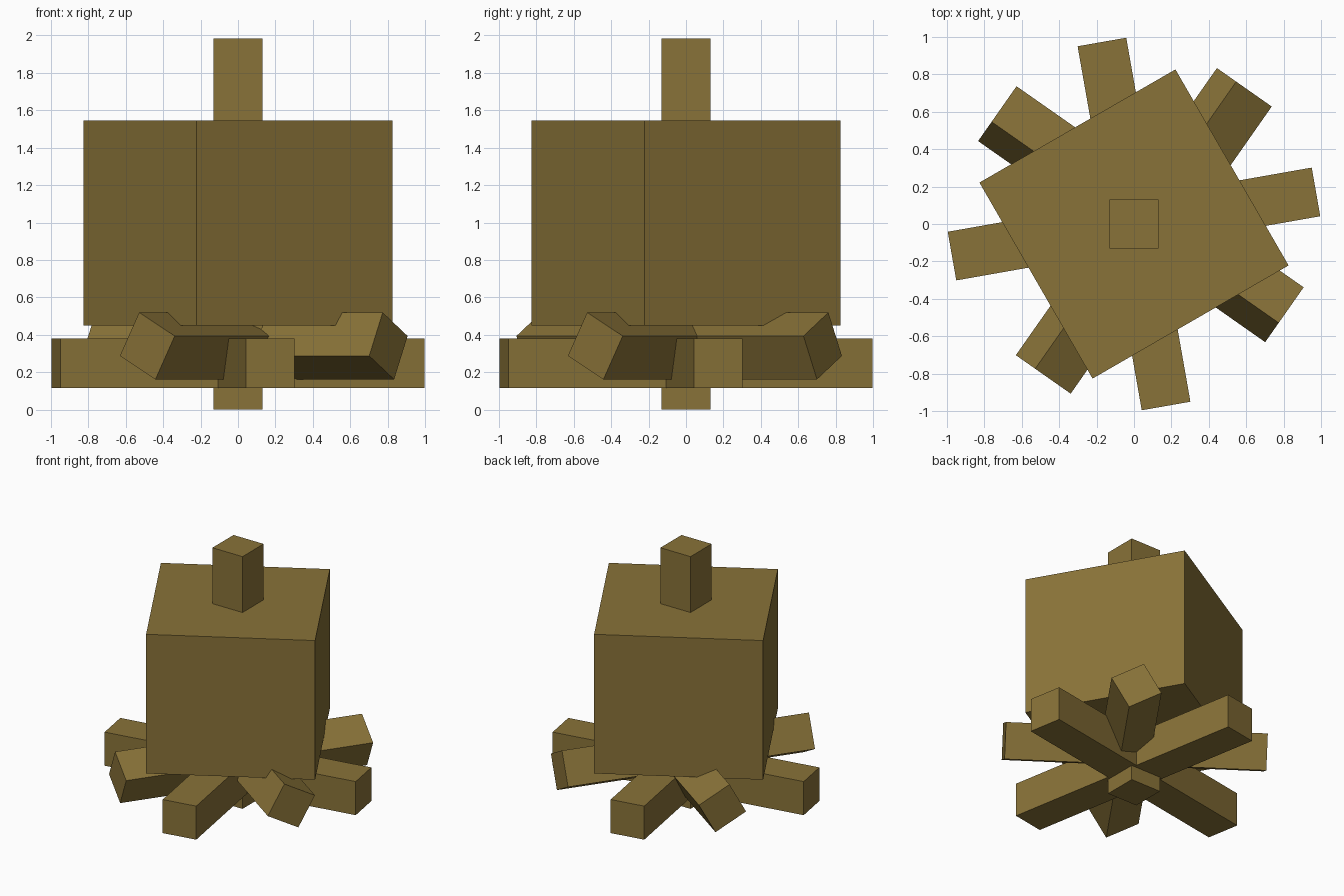
import bpy
from math import radians, sin, cos

if "Cube" in bpy.data.objects:
    bpy.data.objects.remove(bpy.data.objects["Cube"])

wood = bpy.data.materials.new("olive_wood")
wood.diffuse_color = (0.25, 0.17, 0.04, 1)
wood.use_nodes = True
wood.node_tree.nodes["Principled BSDF"].inputs["Base Color"].default_value = wood.diffuse_color


def block(name, size, location, rotation=(0, 0, 0)):
    """Flat-sided box with full size and rotation in degrees."""
    bpy.ops.mesh.primitive_cube_add(size=1, location=location,
                                    rotation=[radians(a) for a in rotation])
    ob = bpy.context.object
    ob.name = name
    ob.scale = size
    bpy.ops.object.transform_apply(location=False, rotation=False, scale=True)
    ob.data.materials.append(wood)
    return ob


BEAM = 0.264

# upright post and the large turned body around it
block("post", (0.262, 0.262, 1.985), (0, 0, 0.9925))
block("body", (1.21, 1.21, 1.095), (0, 0, 0.9975), (0, 0, 30))

# two crossed pairs of beams at the foot: one flat, one rolled and off-centre
for i in range(2):
    block(f"flat_beam_{i + 1}", (1.976, BEAM, BEAM), (0, 0, 0.248),
          (0, 0, 10 + 90 * i))
    turn = 55 + 90 * i
    a = radians(turn)
    block(f"rolled_beam_{i + 1}", (1.874, BEAM, BEAM),
          (0.064 * sin(a), -0.064 * cos(a), 0.34), (28.5, 0, turn))
